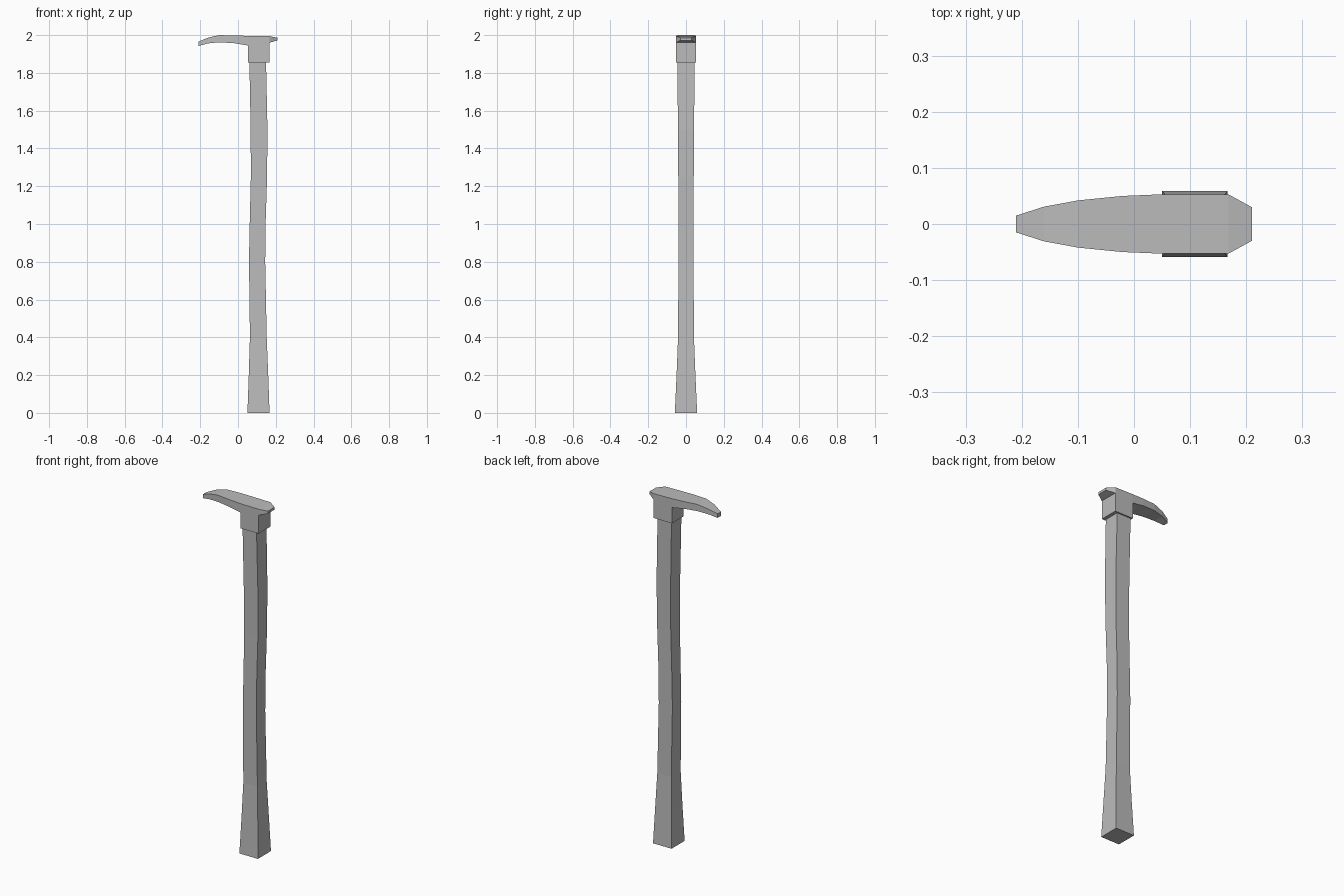
import bpy
import bmesh

cube = bpy.data.objects.get("Cube")
if cube:
    bpy.data.objects.remove(cube, do_unlink=True)

grey = bpy.data.materials.new("plain grey")
grey.use_nodes = True
grey.diffuse_color = (0.5, 0.5, 0.5, 1)
grey.node_tree.nodes["Principled BSDF"].inputs["Base Color"].default_value = (0.5, 0.5, 0.5, 1)


def loft(bm, rings):
    """Join four-sided rings into a capped tube; return its side faces by segment."""
    loops = [[bm.verts.new(p) for p in ring] for ring in rings]
    segments = []
    for a, b in zip(loops, loops[1:]):
        segments.append([bm.faces.new((a[i], a[(i + 1) % 4], b[(i + 1) % 4], b[i]))
                         for i in range(4)])
    bm.faces.new(loops[0][::-1])
    bm.faces.new(loops[-1])
    return segments


def finish(bm, name):
    bmesh.ops.recalc_face_normals(bm, faces=bm.faces)
    mesh = bpy.data.meshes.new(name)
    bm.to_mesh(mesh)
    bm.free()
    mesh.materials.append(grey)
    obj = bpy.data.objects.new(name, mesh)
    bpy.context.collection.objects.link(obj)


# Handle: square sections with a gentle bend and a flared foot (z, left x, right x, half depth)
handle = [(0, 0.05, 0.167, 0.059), (0.2, 0.057, 0.16, 0.05), (0.4, 0.063, 0.152, 0.042),
          (0.6, 0.061, 0.148, 0.041), (0.8, 0.058, 0.144, 0.04), (1.0, 0.062, 0.146, 0.04),
          (1.25, 0.068, 0.154, 0.041), (1.5, 0.067, 0.156, 0.043), (1.88, 0.06, 0.148, 0.045)]
bm = bmesh.new()
loft(bm, [[(x0, -d, z), (x1, -d, z), (x1, d, z), (x0, d, z)] for z, x0, x1, d in handle])
finish(bm, "handle")

# Head: curved pick on one end, short blunt end on the other (x, bottom, top, half width)
head = [(-0.21, 1.942, 1.965, 0.015), (-0.16, 1.956, 1.986, 0.031),
        (-0.1, 1.962, 2.0, 0.042), (-0.02, 1.957, 1.998, 0.05),
        (0.052, 1.945, 1.996, 0.053), (0.168, 1.96, 1.994, 0.053),
        (0.21, 1.972, 1.986, 0.03)]
bm = bmesh.new()
segments = loft(bm, [[(x, -w, lo), (x, w, lo), (x, w, hi), (x, -w, hi)]
                     for x, lo, hi, w in head])

# Socket: extrude the head's underside down over the handle
under = segments[4][0]
result = bmesh.ops.extrude_face_region(bm, geom=[under])
for v in result["geom"]:
    if isinstance(v, bmesh.types.BMVert):
        v.co.z = 1.855
if under.is_valid:
    bmesh.ops.delete(bm, geom=[under], context="FACES_ONLY")
finish(bm, "head_and_socket")
